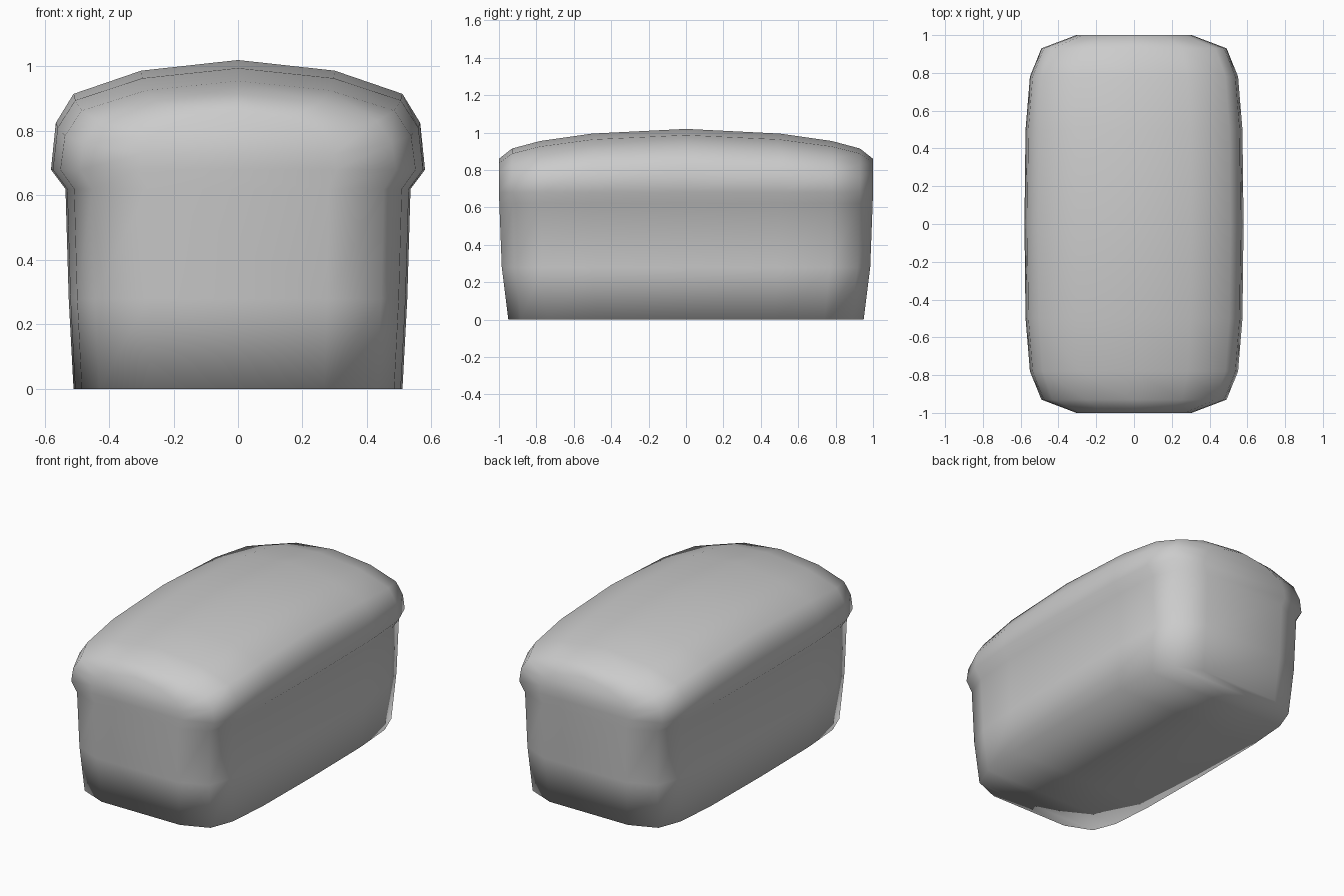
import bpy
import bmesh

cube = bpy.data.objects.get("Cube")
if cube:
    bpy.data.objects.remove(cube, do_unlink=True)

crust = bpy.data.materials.new("plain grey")
crust.use_nodes = True
GREY = (0.6, 0.6, 0.6, 1.0)
crust.diffuse_color = GREY
crust.node_tree.nodes["Principled BSDF"].inputs["Base Color"].default_value = GREY

# Half cross-section at the middle of the loaf: x, z, and length scale at that level
HALF = [(0.51, 0.0, 0.95), (0.525, 0.28, 0.985), (0.535, 0.62, 0.998),
        (0.58, 0.68, 1.0), (0.565, 0.825, 1.0), (0.51, 0.915, 1.0),
        (0.3, 0.987, 1.0)]
PROFILE = HALF + [(0.0, 1.02, 1.0)] + [(-x, z, s) for x, z, s in reversed(HALF)]

# Stations along the length: y, width scale, drop of the crown
STATIONS = [(0.0, 1.0, 0.0), (0.5, 0.99, 0.025), (0.78, 0.95, 0.065),
            (0.93, 0.845, 0.105), (1.0, 0.526, 0.16)]
STATIONS = [(-y, w, d) for y, w, d in reversed(STATIONS[1:])] + STATIONS
LIP, CROWN = 0.68, 1.02

bm = bmesh.new()
rings = []
for y, width, drop in STATIONS:
    ring = []
    for x, z, length in PROFILE:
        sag = drop * max(0.0, (z - LIP) / (CROWN - LIP)) ** 0.6
        ring.append(bm.verts.new((x * width, y * length, z - sag)))
    rings.append(ring)

# Walls, crown and underside
count = len(PROFILE)
for a, b in zip(rings, rings[1:]):
    for i in range(count):
        j = (i + 1) % count
        bm.faces.new((a[i], a[j], b[j], b[i]))

# Both ends, bridged across in rows
for ring in (rings[0], rings[-1]):
    for i in range(count // 2):
        row = [ring[i], ring[i + 1], ring[-2 - i], ring[-1 - i]]
        bm.faces.new(list(dict.fromkeys(row)))

bmesh.ops.recalc_face_normals(bm, faces=bm.faces)
mesh = bpy.data.meshes.new("bread_loaf")
bm.to_mesh(mesh)
bm.free()
mesh.materials.append(crust)
mesh.shade_smooth()
loaf = bpy.data.objects.new("bread_loaf", mesh)
bpy.context.collection.objects.link(loaf)
